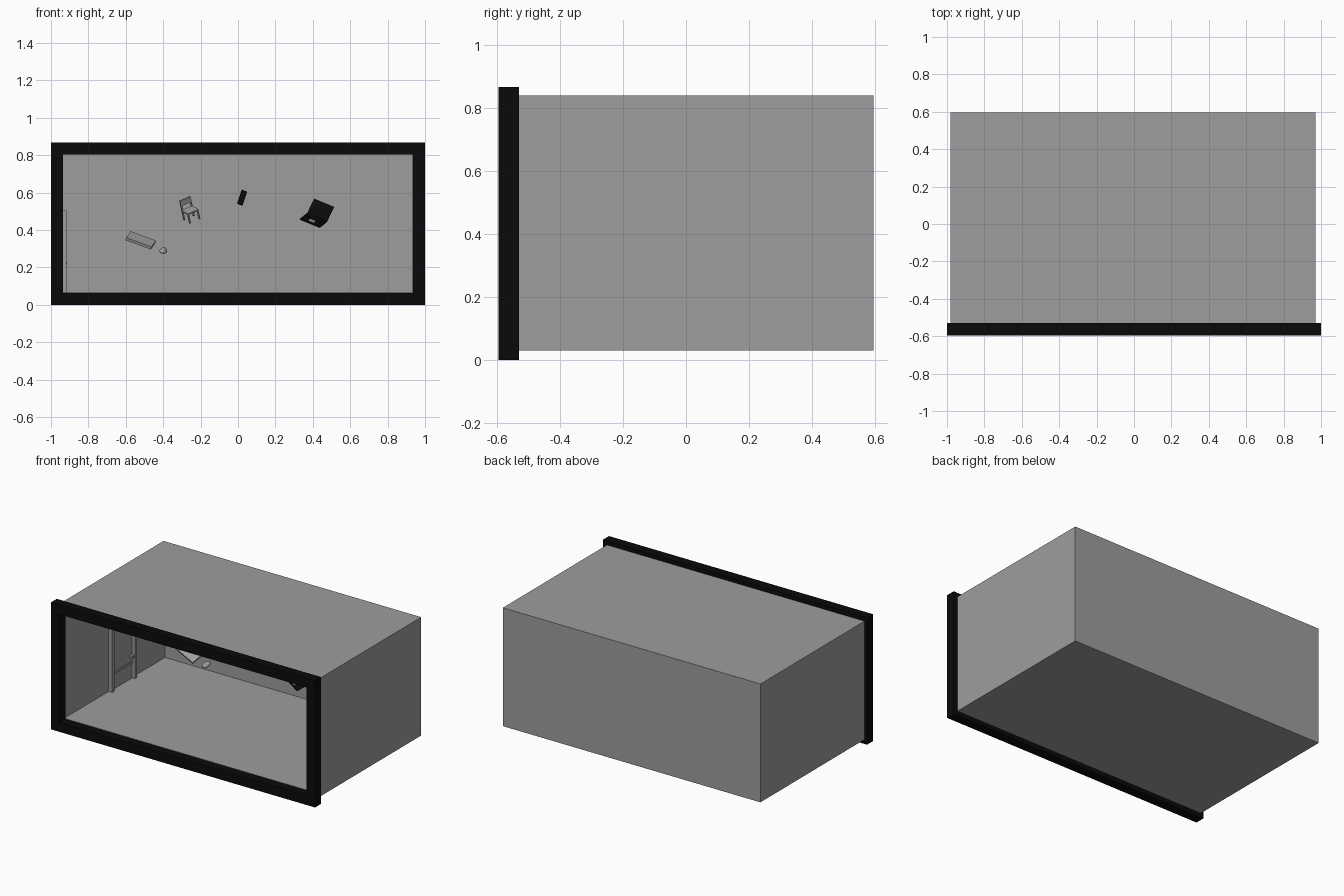
import bpy, bmesh
from math import radians
from mathutils import Matrix, Vector, Euler

if "Cube" in bpy.data.objects:
    bpy.data.objects.remove(bpy.data.objects["Cube"], do_unlink=True)


def material(name, value):
    m = bpy.data.materials.new(name)
    m.use_nodes = True
    color = (value, value, value, 1)
    m.diffuse_color = color
    m.node_tree.nodes["Principled BSDF"].inputs["Base Color"].default_value = color
    return m


grey = material("plain grey", 0.34)
black = material("near black", 0.003)


def make(name, bm, mat):
    mesh = bpy.data.meshes.new(name)
    bm.to_mesh(mesh)
    bm.free()
    mesh.materials.append(mat)
    obj = bpy.data.objects.new(name, mesh)
    bpy.context.collection.objects.link(obj)
    return obj


def box(name, lo, hi, mat, xf=Matrix(), open_normals=()):
    """Box between two corners, optionally without the faces that point along some directions."""
    lo, hi = Vector(lo), Vector(hi)
    bm = bmesh.new()
    bmesh.ops.create_cube(bm, size=1)
    bm.normal_update()
    gone = [f for f in bm.faces if any(f.normal.dot(Vector(n)) > 0.9 for n in open_normals)]
    bmesh.ops.delete(bm, geom=gone, context='FACES_ONLY')
    bm.transform(xf @ Matrix.Translation((lo + hi) / 2) @ Matrix.Diagonal((*(hi - lo), 1)))
    return make(name, bm, mat)


def thicken(obj, amount):
    mod = obj.modifiers.new("thickness", 'SOLIDIFY')
    mod.thickness = amount
    mod.offset = -1
    mod.use_even_offset = True


def plane_frame(origin, u, v):
    """Matrix with x along u, y close to v and z normal to both."""
    u, v = Vector(u).normalized(), Vector(v)
    n = u.cross(v).normalized()
    m = Matrix((u, n.cross(u), n)).transposed().to_4x4()
    m.translation = origin
    return m


# Room shell, open at the front, and the heavy dark surround
room = box("room_shell", (-0.98, -0.53, 0.03), (0.97, 0.595, 0.84), grey,
           open_normals=[(0, -1, 0)])
thicken(room, 0.036)
surround = box("front_surround", (-1, -0.595, 0), (1, -0.53, 0.868), black,
               open_normals=[(0, -1, 0), (0, 1, 0)])
thicken(surround, 0.064)

# Door on the right wall
wall = -0.945
box("door_panel", (wall, -0.03, 0.065), (-0.938, 0.2, 0.48), grey)
for side, y in (("front", -0.05), ("back", 0.195)):
    box(f"door_post_{side}", (wall, y, 0.065), (-0.918, y + 0.025, 0.505), grey)
box("door_lintel", (wall, -0.025, 0.48), (-0.918, 0.195, 0.505), grey)
box("door_rail", (wall, -0.025, 0.17), (-0.932, 0.195, 0.185), grey)
box("door_handle", (-0.938, 0.165, 0.215), (-0.915, 0.185, 0.23), grey)

# Laptop: base, keys and screen sharing one hinge line
hinge, along = Vector((0.37, 0.13, 0.49)), (0.105, -0.03, -0.043)
base = plane_frame(hinge, along, (0.06, 0.08, 0.02))
lid = plane_frame(hinge, along, (0.013, 0.025, 0.085))
box("laptop_base", (0, -0.1, -0.006), (0.118, 0, 0.003), black, base)
box("laptop_keys", (0.01, -0.05, 0.003), (0.108, -0.012, 0.005), black, base)
box("laptop_touchpad", (0.042, -0.09, 0.003), (0.076, -0.062, 0.005), grey, base)
box("laptop_screen", (0, 0, -0.006), (0.118, 0.088, 0.002), black, lid)

# Phone
phone = Matrix.Translation((0.022, 0.1, 0.573)) @ Euler((radians(-12), radians(22), radians(15))).to_matrix().to_4x4()
box("phone", (-0.015, -0.005, -0.04), (0.015, 0.005, 0.04), black, phone)

# Keyboard and mouse
board = plane_frame((-0.52, 0.22, 0.345), (0.135, -0.02, -0.05), (-0.02, 0.08, 0.05))
box("keyboard", (-0.073, -0.043, -0.008), (0.073, 0.043, 0.008), grey, board)
bm = bmesh.new()
bmesh.ops.create_uvsphere(bm, u_segments=12, v_segments=8, radius=1)
bmesh.ops.bisect_plane(bm, geom=bm.verts[:] + bm.edges[:] + bm.faces[:],
                       plane_co=(0, 0, 0), plane_no=(0, 0, 1), clear_inner=True)
bmesh.ops.holes_fill(bm, edges=bm.edges[:])
bm.transform(plane_frame((-0.4, 0.23, 0.287), (0.135, -0.02, -0.05), (-0.02, 0.08, 0.05))
             @ Matrix.Diagonal((0.02, 0.032, 0.018, 1)))
make("mouse", bm, grey)

# Tilted chair
chair = Matrix.Translation((-0.257, 0.22, 0.505)) @ Euler((radians(18), radians(-22), radians(25))).to_matrix().to_4x4()
box("chair_seat", (-0.034, -0.034, -0.004), (0.034, 0.034, 0.004), grey, chair)
box("chair_back", (-0.032, 0.026, 0.03), (0.032, 0.034, 0.062), grey, chair)
for sx, side in ((-1, "right"), (1, "left")):
    for sy, end in ((-1, "front"), (1, "back")):
        x, y = sx * 0.03, sy * 0.03
        top = 0.062 if end == "back" else 0
        box(f"chair_leg_{end}_{side}", (x - 0.004, y - 0.004, -0.055),
            (x + 0.004, y + 0.004, top), grey, chair)
